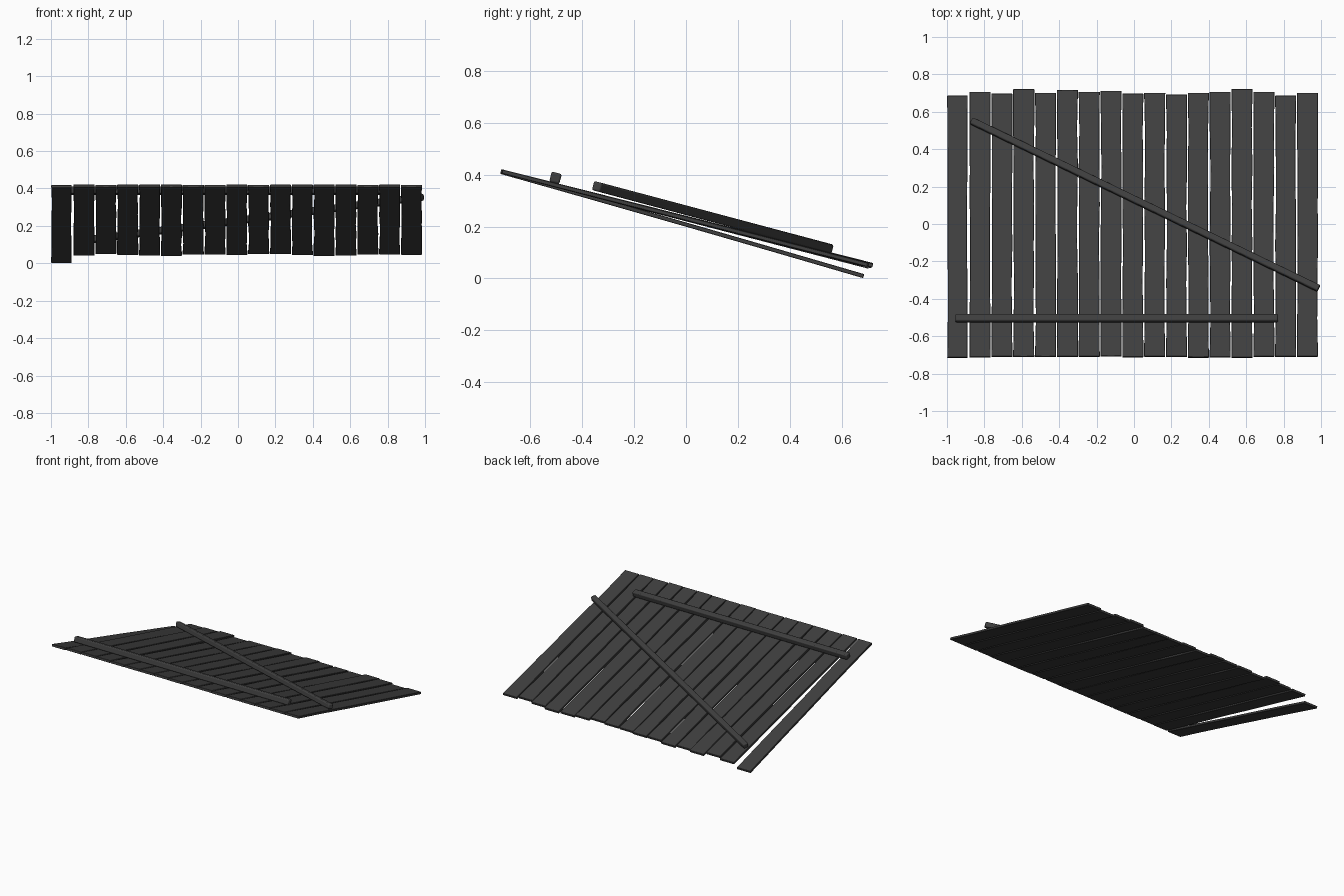
import bpy, bmesh, math, random
from mathutils import Vector, Matrix

random.seed(4)
cube = bpy.data.objects.get("Cube")
if cube:
    bpy.data.objects.remove(cube, do_unlink=True)

wood = bpy.data.materials.new("charred_wood")
wood.use_nodes = True
wood.diffuse_color = (0.05, 0.05, 0.05, 1)
wood.node_tree.nodes["Principled BSDF"].inputs["Base Color"].default_value = (0.05, 0.05, 0.05, 1)


def finish(name, bm, bevel, segments):
    bmesh.ops.recalc_face_normals(bm, faces=bm.faces)
    mesh = bpy.data.meshes.new(name)
    bm.to_mesh(mesh)
    bm.free()
    mesh.materials.append(wood)
    obj = bpy.data.objects.new(name, mesh)
    bpy.context.collection.objects.link(obj)
    mod = obj.modifiers.new("worn_edges", "BEVEL")
    mod.width, mod.segments, mod.limit_method = bevel, segments, "ANGLE"
    bpy.ops.object.select_all(action="DESELECT")
    obj.select_set(True)
    bpy.context.view_layer.objects.active = obj
    bpy.ops.object.shade_smooth_by_angle(angle=math.radians(35))


def plank(name, x, width, front, back, sag=0.0, thick=0.016, cuts=7):
    """A thin board running down the slope, with slightly uneven long edges."""
    bm = bmesh.new()
    rings = []
    for i in range(cuts + 1):
        t = i / cuts
        c = front.lerp(back, t) + Vector((x, 0, sag * math.sin(math.pi * t)))
        wear = 0 if i in (0, cuts) else 0.005
        left = c.x - width / 2 + random.uniform(0, wear)
        right = c.x + width / 2 - random.uniform(0, wear)
        lift = NORMAL * thick / 2
        rings.append([bm.verts.new(Vector((px, c.y, c.z)) + lift * s)
                      for px, s in ((left, -1), (right, -1), (right, 1), (left, 1))])
    for a, b in zip(rings, rings[1:]):
        for k in range(4):
            bm.faces.new((a[k], a[(k + 1) % 4], b[(k + 1) % 4], b[k]))
    bm.faces.new(rings[0])
    bm.faces.new(rings[-1])
    finish(name, bm, 0.002, 1)


def beam(name, start, end, width, height):
    """A squared bar with softened edges, lying on the sloping boards."""
    axis = (end - start).normalized()
    side = NORMAL.cross(axis).normalized()
    up = axis.cross(side)
    frame = Matrix((axis, side, up)).transposed().to_4x4()
    frame.translation = (start + end) / 2
    size = Matrix.Diagonal(((end - start).length, width, height, 1))
    bm = bmesh.new()
    bmesh.ops.create_cube(bm, size=1, matrix=frame @ size)
    finish(name, bm, 0.007, 2)


# Sloping deck of boards
SLOPE = -0.256
NORMAL = Vector((0, -SLOPE, 1)).normalized()
deck_z = lambda y: 0.232 + SLOPE * y
backs = [.705, .695, .72, .70, .715, .705, .71, .695, .70, .69, .70, .705, .72, .705, .685, .70]
drops = [7, 0, 0, 8, 6, 2, 0, 6, 0, 2, 6, 10, 2, 2, 6, 4]
for i, (back, drop) in enumerate(zip(backs, drops)):
    front_y = -0.71 + random.uniform(-0.004, 0.002)
    plank(f"plank_{i + 2}", -0.823 + i * 0.1167, 0.113,
          Vector((0, front_y, deck_z(front_y) - 0.001)),
          Vector((0, back, deck_z(back) - drop * 0.001 + 0.004)))

# Loose board hanging lower at the back
plank("loose_plank", -0.944, 0.109, Vector((0, -0.714, 0.411)), Vector((0, 0.685, 0.009)), sag=0.002)

# Cross beam and diagonal brace
beam("cross_beam", Vector((-0.955, -0.503, 0.388)), Vector((0.77, -0.503, 0.388)), 0.04, 0.04)
beam("diagonal_brace", Vector((-0.87, 0.552, 0.116)), Vector((0.988, -0.345, 0.355)), 0.036, 0.036)
